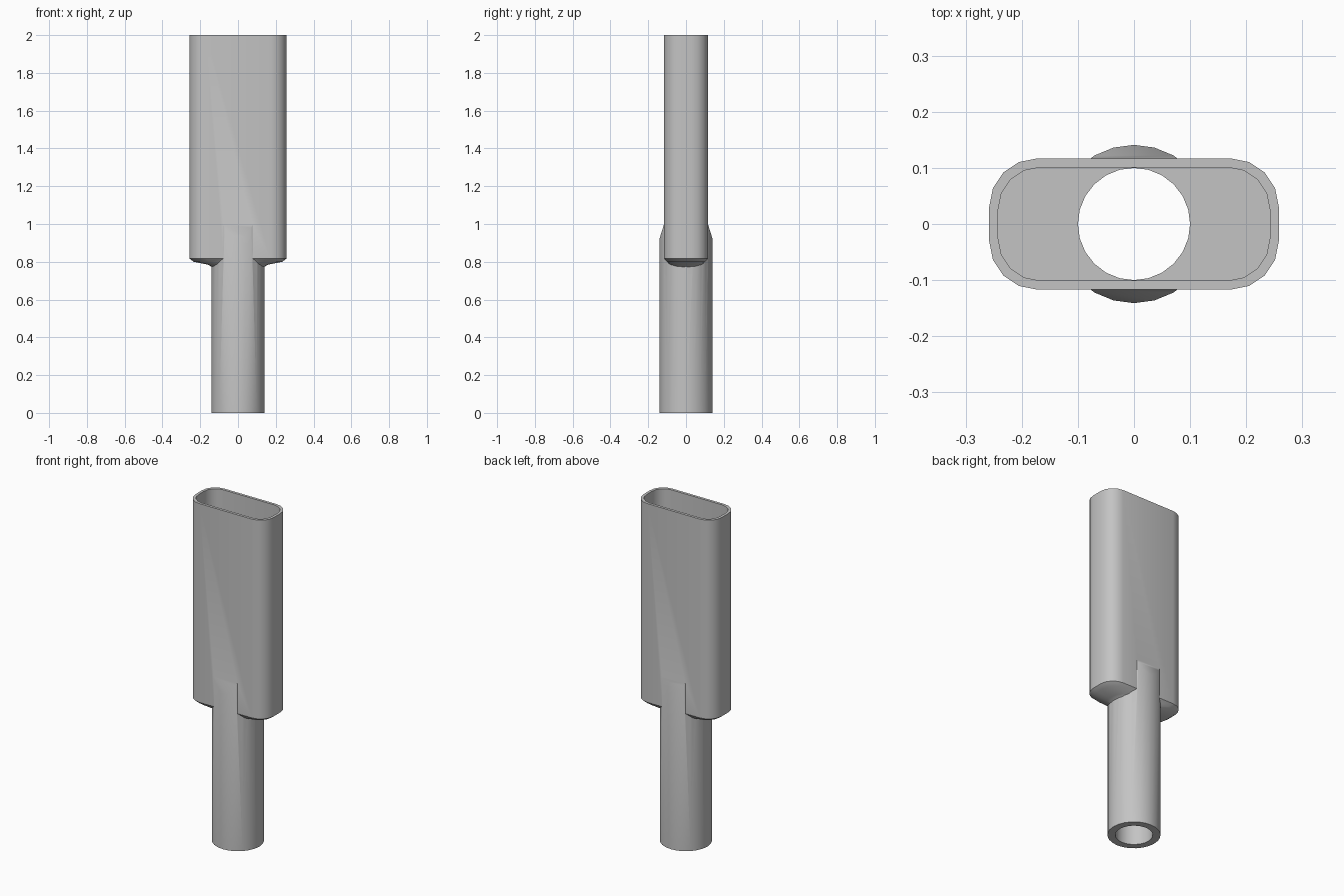
import bpy, bmesh, math
from mathutils import Vector

cube = bpy.data.objects.get("Cube")
if cube:
    bpy.data.objects.remove(cube, do_unlink=True)

grey = bpy.data.materials.new("plain grey")
grey.use_nodes = True
grey.diffuse_color = (0.55, 0.55, 0.55, 1)
grey.node_tree.nodes["Principled BSDF"].inputs["Base Color"].default_value = (0.55, 0.55, 0.55, 1)


def rounded_rect(hx, hy, r, steps=4):
    pts = []
    for q, (sx, sy) in enumerate([(1, 1), (-1, 1), (-1, -1), (1, -1)]):
        for i in range(steps + 1):
            a = math.radians(90) * (q + i / steps)
            pts.append((sx * (hx - r) + r * math.cos(a), sy * (hy - r) + r * math.sin(a)))
    return pts


def circle(r, n=24):
    return [(r * math.cos(math.tau * i / n), r * math.sin(math.tau * i / n)) for i in range(n)]


def loft(name, sections, planes=()):
    """Closed solid through stacked outlines, optionally trimmed by planes."""
    bm = bmesh.new()
    rings = [[bm.verts.new((x, y, z)) for x, y in pts] for z, pts in sections]
    for a, b in zip(rings, rings[1:]):
        n = len(a)
        for i in range(n):
            bm.faces.new((a[i], a[(i + 1) % n], b[(i + 1) % n], b[i]))
    bm.faces.new(rings[0][::-1])
    bm.faces.new(rings[-1])
    for co, no in planes:
        cut = bmesh.ops.bisect_plane(bm, geom=bm.verts[:] + bm.edges[:] + bm.faces[:],
                                     plane_co=co, plane_no=no, clear_outer=True)
        edges = [e for e in cut["geom_cut"] if isinstance(e, bmesh.types.BMEdge)]
        bmesh.ops.holes_fill(bm, edges=edges)
    bmesh.ops.recalc_face_normals(bm, faces=bm.faces[:])
    mesh = bpy.data.meshes.new(name)
    bm.to_mesh(mesh)
    bm.free()
    mesh.materials.append(grey)
    obj = bpy.data.objects.new(name, mesh)
    bpy.context.collection.objects.link(obj)
    return obj


def combine(target, tool, operation):
    mod = target.modifiers.new(operation, 'BOOLEAN')
    mod.object, mod.operation, mod.solver = tool, operation, 'EXACT'
    bpy.context.view_layer.objects.active = target
    bpy.ops.object.modifier_apply(modifier=mod.name)
    bpy.data.objects.remove(tool, do_unlink=True)


# Flat sleeve, flaring out from the pipe at its lower end
sleeve = loft("sleeve_adapter", [
    (0.765, rounded_rect(0.125, 0.06, 0.05)),
    (0.785, rounded_rect(0.16, 0.085, 0.07)),
    (0.8, rounded_rect(0.235, 0.1, 0.08)),
    (0.818, rounded_rect(0.258, 0.117, 0.086)),
    (2.0, rounded_rect(0.258, 0.117, 0.086))])

# Round pipe with sloped flats where it meets the sleeve walls
slopes = [(Vector((0, s * 0.141, 0.92)), Vector((0, s * 0.08, 0.025))) for s in (1, -1)]
pipe = loft("round_pipe", [(0, circle(0.141)), (1.02, circle(0.141))], slopes)
combine(sleeve, pipe, 'UNION')

# Hollow pocket and through bore
pocket = loft("pocket_cutter", [
    (0.84, rounded_rect(0.242, 0.101, 0.075)), (2.1, rounded_rect(0.242, 0.101, 0.075))])
combine(sleeve, pocket, 'DIFFERENCE')
bore = loft("bore_cutter", [(-0.1, circle(0.1)), (0.9, circle(0.1))])
combine(sleeve, bore, 'DIFFERENCE')

bpy.ops.object.select_all(action='DESELECT')
sleeve.select_set(True)
bpy.context.view_layer.objects.active = sleeve
bpy.ops.object.shade_smooth_by_angle(angle=math.radians(32))
